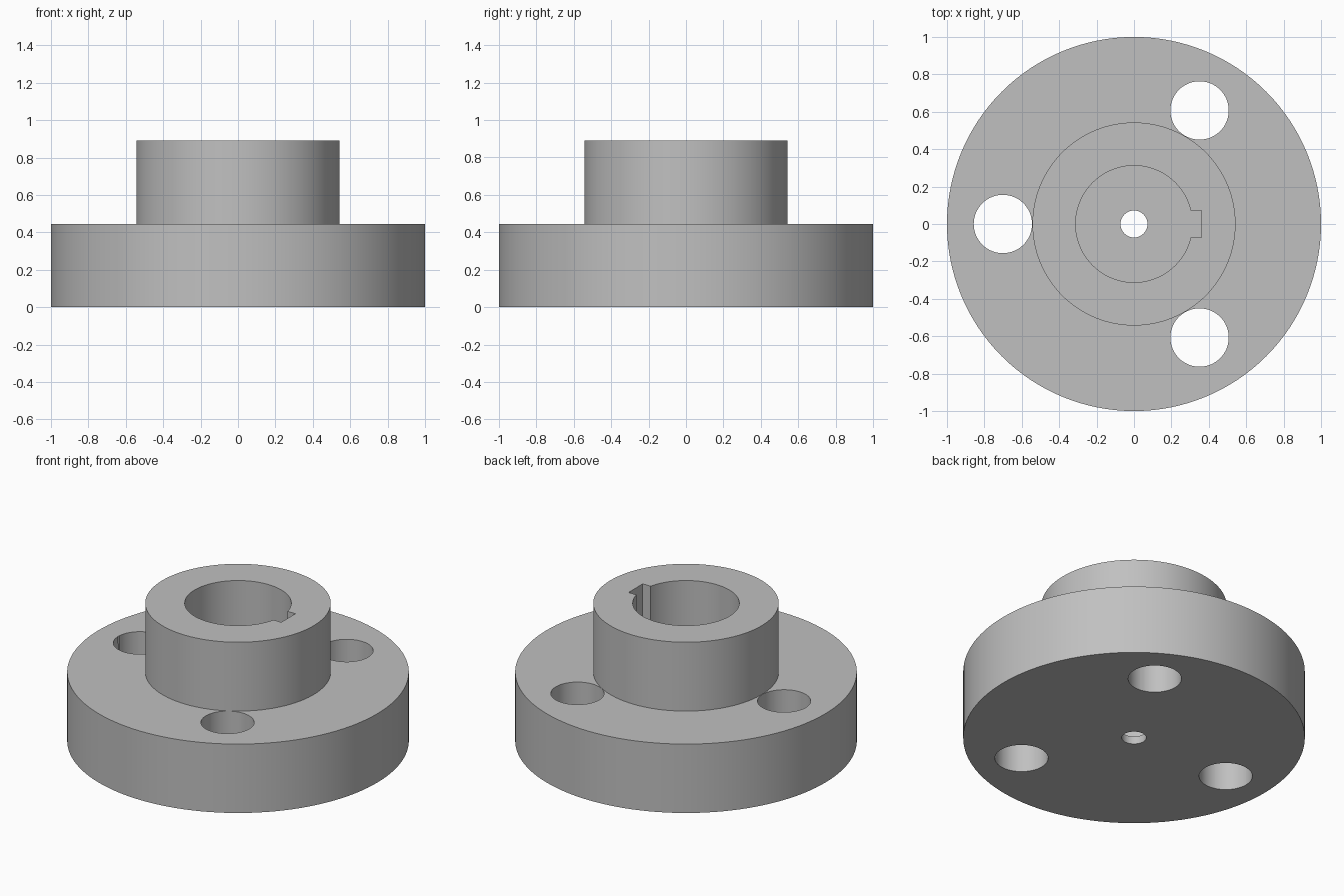
import bpy
import bmesh
import math
from mathutils import Matrix

if "Cube" in bpy.data.objects:
    bpy.data.objects.remove(bpy.data.objects["Cube"], do_unlink=True)

SEGMENTS = 128
FLANGE_R, FLANGE_TOP = 1.0, 0.445
HUB_R, HUB_TOP = 0.543, 0.89
BORE_R, BORE_FLOOR = 0.312, 0.05
PILOT_R = 0.072
BOLT_R, BOLT_CIRCLE = 0.156, 0.701

steel = bpy.data.materials.new("plain grey")
steel.use_nodes = True
grey = (0.53, 0.53, 0.53, 1)
steel.diffuse_color = grey
steel.node_tree.nodes["Principled BSDF"].inputs["Base Color"].default_value = grey


def add_object(name, bm):
    bmesh.ops.recalc_face_normals(bm, faces=bm.faces)
    mesh = bpy.data.meshes.new(name)
    bm.to_mesh(mesh)
    bm.free()
    mesh.materials.append(steel)
    obj = bpy.data.objects.new(name, mesh)
    bpy.context.collection.objects.link(obj)
    return obj


def revolve(name, profile):
    """Turn a closed (radius, height) outline around the z axis."""
    bm = bmesh.new()
    rings = []
    for r, z in profile:
        angles = [math.tau * i / SEGMENTS for i in range(SEGMENTS)]
        rings.append([bm.verts.new((r * math.cos(a), r * math.sin(a), z)) for a in angles])
    for k, ring in enumerate(rings):
        following = rings[(k + 1) % len(rings)]
        for i in range(SEGMENTS):
            j = (i + 1) % SEGMENTS
            bm.faces.new((ring[i], ring[j], following[j], following[i]))
    return add_object(name, bm)


def cut(body, cutter):
    cutter.hide_render = True
    mod = body.modifiers.new(cutter.name, "BOOLEAN")
    mod.operation = "DIFFERENCE"
    mod.solver = "EXACT"
    mod.object = cutter
    bpy.ops.object.modifier_apply(modifier=mod.name)
    bpy.data.objects.remove(cutter, do_unlink=True)


# Flange, hub, blind bore and pilot hole as one turned body
body = revolve("flanged_hub", [
    (PILOT_R, 0), (FLANGE_R, 0), (FLANGE_R, FLANGE_TOP), (HUB_R, FLANGE_TOP),
    (HUB_R, HUB_TOP), (BORE_R, HUB_TOP), (BORE_R, BORE_FLOOR), (PILOT_R, BORE_FLOOR),
])
bpy.ops.object.select_all(action="DESELECT")
bpy.context.view_layer.objects.active = body
body.select_set(True)

# Three bolt holes through the flange
for k in range(3):
    angle = math.pi + k * math.tau / 3
    place = Matrix.Translation((BOLT_CIRCLE * math.cos(angle), BOLT_CIRCLE * math.sin(angle), FLANGE_TOP / 2))
    bm = bmesh.new()
    bmesh.ops.create_cone(bm, cap_ends=True, segments=64, radius1=BOLT_R, radius2=BOLT_R,
                          depth=FLANGE_TOP + 0.2, matrix=place)
    cut(body, add_object("bolt_hole_cutter", bm))

# Keyway along the bore
x0, x1, z0, z1 = 0.2, 0.36, BORE_FLOOR + 0.002, HUB_TOP + 0.1
bm = bmesh.new()
bmesh.ops.create_cube(bm, size=1, matrix=Matrix.Translation(((x0 + x1) / 2, 0, (z0 + z1) / 2))
                      @ Matrix.Diagonal((x1 - x0, 0.145, z1 - z0, 1)))
cut(body, add_object("keyway_cutter", bm))

bpy.ops.object.shade_smooth_by_angle(angle=math.radians(30))
